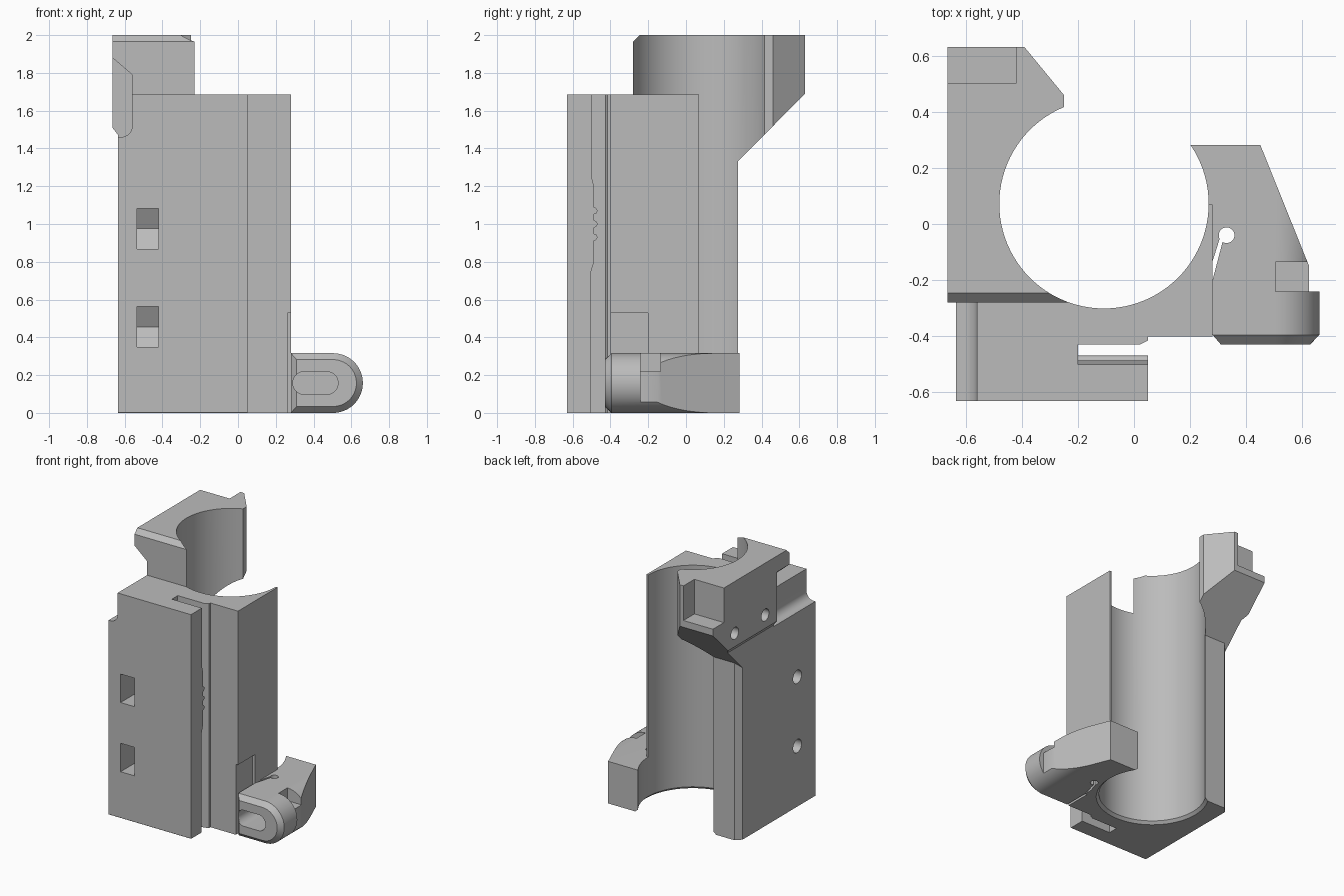
import bpy, bmesh
from math import pi, sin, cos

cube = bpy.data.objects.get("Cube")
if cube:
    bpy.data.objects.remove(cube, do_unlink=True)

grey = bpy.data.materials.new("plain_grey")
grey.use_nodes = True
colour = (0.5, 0.5, 0.5, 1)
grey.diffuse_color = colour
grey.node_tree.nodes["Principled BSDF"].inputs["Base Color"].default_value = colour

PLACE = {"x": lambda u, v, w: (w, u, v),
         "y": lambda u, v, w: (u, w, v),
         "z": lambda u, v, w: (u, v, w)}


def loft(name, rings, axis):
    """Solid through (outline, position) rings along an axis."""
    bm = bmesh.new()
    loops = [[bm.verts.new(PLACE[axis](u, v, w)) for u, v in pts] for pts, w in rings]
    bm.faces.new(loops[0])
    bm.faces.new(loops[-1])
    for a, b in zip(loops, loops[1:]):
        for i in range(len(a)):
            j = (i + 1) % len(a)
            bm.faces.new((a[i], a[j], b[j], b[i]))
    bmesh.ops.recalc_face_normals(bm, faces=bm.faces)
    mesh = bpy.data.meshes.new(name)
    bm.to_mesh(mesh)
    bm.free()
    mesh.materials.append(grey)
    obj = bpy.data.objects.new(name, mesh)
    bpy.context.collection.objects.link(obj)
    return obj


def prism(name, pts, axis, start, end):
    return loft(name, [(pts, start), (pts, end)], axis)


def rect(u0, u1, v0, v1):
    return [(u0, v0), (u1, v0), (u1, v1), (u0, v1)]


def circle(u, v, r, n=32):
    return [(u + r * cos(2 * pi * i / n), v + r * sin(2 * pi * i / n)) for i in range(n)]


def arc(u, v, r, a, b, n=20):
    return [(u + r * cos(a + (b - a) * i / n), v + r * sin(a + (b - a) * i / n))
            for i in range(n + 1)]


def combine(target, tool, how="DIFFERENCE"):
    """Apply a boolean and discard the tool."""
    mod = target.modifiers.new("bool", "BOOLEAN")
    mod.operation, mod.solver, mod.object = how, "EXACT", tool
    bpy.ops.object.select_all(action="DESELECT")
    bpy.context.view_layer.objects.active = target
    target.select_set(True)
    bpy.ops.object.modifier_apply(modifier=mod.name)
    bpy.data.objects.remove(tool, do_unlink=True)


def bore(target):
    """Large vertical bore with a flared foot."""
    c = lambda r: circle(-0.107, 0.072, r, 96)
    combine(target, loft("bore_cutter", [(c(0.395), -0.002), (c(0.373), 0.02),
                                         (c(0.373), 2.2)], "z"))


# Upper block: sloped underside, stepped left wall, chamfered front
block = prism("upper_block", [(-0.665, -0.28), (-0.2, -0.28), (-0.2, 0.2), (-0.25, 0.3),
                              (-0.25, 0.46), (-0.39, 0.63), (-0.665, 0.63)], "z", 1.2, 2)
combine(block, prism("slope_cutter", [(0.0, 1.055), (0.73, 1.79), (0.73, 1.0), (0.0, 1.0)],
                     "x", -0.9, 0.1))
combine(block, prism("wall_step_cutter", [(-0.8, 1.0), (-0.634, 1.0), (-0.634, 1.47),
                                          (-0.665, 1.51), (-0.8, 1.51)], "y", -0.5, 0.8))
combine(block, prism("front_chamfer_cutter", [(-0.3, 1.945), (-0.225, 2.02), (-0.3, 2.02)],
                     "x", -0.9, 0.1))
combine(block, prism("corner_notch_cutter", rect(-0.8, -0.42, 0.5, 0.8), "z", 1.74, 2.1))

# Main body with the side slot built into its footprint
body = prism("main_body", [(-0.635, -0.63), (0.05, -0.63), (0.05, -0.505), (-0.2, -0.505),
                           (-0.2, -0.43), (0.02, -0.43), (0.05, -0.415), (0.05, -0.4),
                           (0.28, -0.4), (0.28, 0.07), (-0.1, 0.07), (-0.1, 0.275),
                           (-0.595, 0.275), (-0.635, 0.235)], "z", 0, 1.685)
combine(body, block, "UNION")
bore(body)

# Rounded groove at the front left shoulder
groove = [(-0.8, 1.995), (-0.665, 1.88), (-0.56, 1.79)]
groove += arc(-0.62, 1.52, 0.06, 0, -pi / 2, 10) + [(-0.8, 1.46)]
combine(body, prism("groove_cutter", groove, "y", -0.8, -0.13))

# Chamfer along the front foot and shallow pocket in the right wall
combine(body, prism("foot_cutter", [(-0.65, -0.02), (-0.608, -0.02), (-0.65, 0.022)],
                    "x", -0.9, 0.1))
combine(body, prism("wall_pocket_cutter", rect(0.262, 0.4, -0.5, -0.2), "z", -0.1, 0.53))

# Nut traps in the front with screw holes from the side
for z in (0.455, 0.975):
    trap = [(-0.7, z - 0.107), (-0.354, z - 0.107), (-0.293, z), (-0.354, z + 0.107),
            (-0.7, z + 0.107)]
    combine(body, prism("nut_cutter", trap, "x", -0.535, -0.42))
    combine(body, prism("screw_cutter", circle(-0.415, z, 0.05), "x", -0.8, -0.3))
for y in (0.01, 0.37):
    combine(body, prism("upper_screw_cutter", circle(y, 1.61, 0.045), "x", -0.8, -0.56))

# Ribbed grip on the inner face of the slot
grip = prism("slot_grip", [(-0.515, 0.74), (-0.505, 0.74), (-0.487, 0.8), (-0.487, 1.2),
                           (-0.5, 1.25), (-0.5, 1.685), (-0.515, 1.685)], "x", -0.21, 0.05)
ribs = [prism("grip_rib", circle(-0.487, 0.93 + 0.07 * i, 0.018, 16), "x", -0.21, 0.05)
        for i in range(3)]


# Side clip: rounded bar trimmed to a tapering plan
def bar(left, r):
    return [(left, 0.158 - r)] + arc(0.503, 0.158, r, -pi / 2, pi / 2, 32) + [(left, 0.158 + r)]


clip = loft("side_clip", [(bar(0.31, 0.124), -0.43), (bar(0.28, 0.158), -0.395),
                          (bar(0.15, 0.158), 0.4)], "y")
plan = [(0.28, -0.5), (0.8, -0.5), (0.8, -0.24), (0.624, -0.24), (0.624, -0.15),
        (0.45, 0.282), (0.1, 0.282), (0.1, 0.1), (0.27, 0.0), (0.27, -0.13), (0.28, -0.2)]
combine(clip, prism("plan_trim", plan, "z", -0.1, 0.5), "INTERSECT")
bore(clip)
slot = arc(0.35, 0.158, 0.06, pi / 2, 3 * pi / 2) + arc(0.47, 0.158, 0.06, -pi / 2, pi / 2)
combine(clip, prism("clip_slot_cutter", slot, "y", -0.6, -0.2))
combine(clip, prism("clip_notch_cutter", rect(0.505, 0.8, -0.24, -0.135), "z", 0.22, 0.5))
combine(clip, prism("hinge_hole_cutter", circle(0.33, -0.04, 0.028), "z", -0.1, 0.5))
combine(clip, prism("hinge_slit_cutter", [(0.26, -0.26), (0.28, -0.2), (0.318, -0.055),
                                          (0.306, -0.05), (0.281, -0.13), (0.26, -0.13)],
                    "z", -0.1, 0.5))

# Smooth curved surfaces, sharp edges kept
for obj in [body, grip, clip] + ribs:
    bpy.ops.object.select_all(action="DESELECT")
    bpy.context.view_layer.objects.active = obj
    obj.select_set(True)
    bpy.ops.object.shade_smooth_by_angle()
